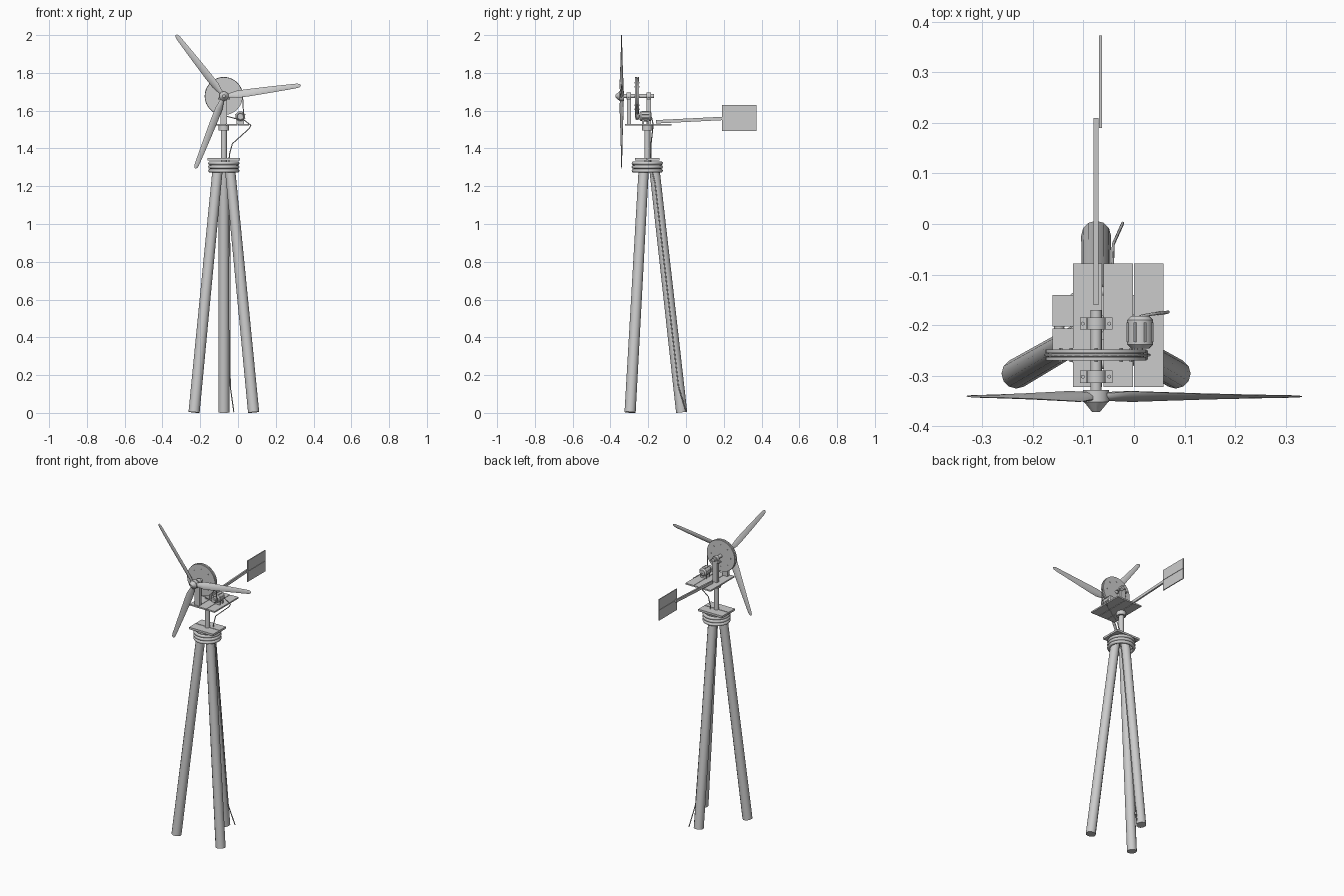
import bpy, bmesh, math
from mathutils import Vector, Matrix

if "Cube" in bpy.data.objects:
    bpy.data.objects.remove(bpy.data.objects["Cube"])

GREY = bpy.data.materials.new("weathered grey")
GREY.diffuse_color = (0.6, 0.6, 0.6, 1)
GREY.use_nodes = True
GREY.node_tree.nodes["Principled BSDF"].inputs["Base Color"].default_value = GREY.diffuse_color
CX, CY = -0.075, -0.205      # tower axis
HZ = 1.677                   # rotor shaft height


def finish(name, bm, smooth=True):
    bmesh.ops.recalc_face_normals(bm, faces=bm.faces)
    me = bpy.data.meshes.new(name)
    bm.to_mesh(me)
    bm.free()
    me.materials.append(GREY)
    ob = bpy.data.objects.new(name, me)
    bpy.context.collection.objects.link(ob)
    if smooth:
        bpy.ops.object.select_all(action='DESELECT')
        ob.select_set(True)
        bpy.context.view_layer.objects.active = ob
        bpy.ops.object.shade_smooth_by_angle(angle=math.radians(40))
    return ob


def rod(name, a, b, r1, r2=None, sides=16):
    a, b = Vector(a), Vector(b)
    d = b - a
    bm = bmesh.new()
    m = Matrix.Translation((a + b) / 2) @ d.to_track_quat('Z', 'Y').to_matrix().to_4x4()
    bmesh.ops.create_cone(bm, cap_ends=True, segments=sides, radius1=r1,
                          radius2=r1 if r2 is None else r2, depth=d.length, matrix=m)
    return finish(name, bm)


def box(name, x0, x1, y0, y1, z0, z1):
    bm = bmesh.new()
    m = Matrix.Translation(((x0 + x1) / 2, (y0 + y1) / 2, (z0 + z1) / 2)) \
        @ Matrix.Diagonal((x1 - x0, y1 - y0, z1 - z0, 1))
    bmesh.ops.create_cube(bm, size=1, matrix=m)
    return finish(name, bm, False)


def tube(name, pts, r, cyclic=False, res=2):
    cu = bpy.data.curves.new(name, 'CURVE')
    cu.dimensions = '3D'
    cu.bevel_depth = r
    cu.bevel_resolution = res
    cu.use_fill_caps = True
    sp = cu.splines.new('POLY')
    sp.points.add(len(pts) - 1)
    for p, c in zip(sp.points, pts):
        p.co = (*c, 1)
    sp.use_cyclic_u = cyclic
    cu.materials.append(GREY)
    ob = bpy.data.objects.new(name, cu)
    bpy.context.collection.objects.link(ob)
    return ob


# Tripod legs
for i, deg in enumerate((90, 210, 330)):
    c, s = math.cos(math.radians(deg)), math.sin(math.radians(deg))
    rod(f"tripod_leg_{i}", (CX + 0.182 * c, CY + 0.182 * s, 0.003),
        (CX + 0.034 * c, CY + 0.034 * s, 1.325), 0.0295, 0.027, 12)

# Rope binding around the leg tops
for i, z in enumerate((1.282, 1.302, 1.322)):
    tube(f"binding_ring_{i}", [(CX + 0.073 * math.cos(t * math.tau / 32),
                                CY + 0.073 * math.sin(t * math.tau / 32), z)
                               for t in range(32)], 0.010, True)

# Tower top boards, mast and swivel sleeve
for i, y in enumerate((CY - 0.065, CY + 0.002)):
    box(f"tower_board_{i}", CX - 0.086, CX + 0.086, y, y + 0.063, 1.337, 1.35)
rod("mast", (CX, CY, 1.3), (CX, CY, 1.525), 0.016)
rod("swivel_sleeve", (CX, CY, 1.495), (CX, CY, 1.522), 0.028)

# Platform of three planks
for i in range(3):
    x = -0.121 + 0.0607 * i
    box(f"platform_plank_{i}", x, x + 0.058, -0.322, -0.078, 1.521, 1.53)

# Shaft posts, bearing blocks and bolts
for tag, y in (("front", -0.302), ("rear", -0.197)):
    box(f"{tag}_post", CX - 0.017, CX + 0.017, y - 0.011, y + 0.011, 1.53, 1.662)
    box(f"{tag}_bearing_foot", CX - 0.032, CX + 0.032, y - 0.012, y + 0.012, 1.658, 1.667)
    rod(f"{tag}_bearing", (CX, y - 0.012, HZ), (CX, y + 0.012, HZ), 0.019)
    for s in (-1, 1):
        rod(f"{tag}_bearing_bolt", (CX + s * 0.026, y, 1.66), (CX + s * 0.026, y, 1.671), 0.004, sides=6)
rod("rotor_shaft", (CX, -0.345, HZ), (CX, -0.17, HZ), 0.011)

# Large drive wheel: two rims, groove and face bolts
for i, (y0, y1, r) in enumerate(((-0.27, -0.263, 0.1), (-0.264, -0.254, 0.095), (-0.255, -0.248, 0.1))):
    rod(f"drive_wheel_layer_{i}", (CX, y0, HZ), (CX, y1, HZ), r, sides=40)
for i in range(8):
    a = i * math.tau / 8
    x, z = CX + 0.07 * math.cos(a), HZ + 0.07 * math.sin(a)
    rod(f"wheel_bolt_{i}", (x, -0.273, z), (x, -0.245, z), 0.004, sides=6)

# Generator with pulley, end caps, feet and clamp bars
GX, GZ = 0.012, 1.57
rod("generator_body", (GX, -0.238, GZ), (GX, -0.19, GZ), 0.026, sides=20)
rod("generator_front_cap", (GX, -0.246, GZ), (GX, -0.238, GZ), 0.018, 0.026, 20)
rod("generator_rear_cap", (GX, -0.19, GZ), (GX, -0.182, GZ), 0.026, 0.018, 20)
rod("generator_shaft", (GX, -0.27, GZ), (GX, -0.24, GZ), 0.006)
rod("generator_pulley", (GX, -0.268, GZ), (GX, -0.25, GZ), 0.016)
for y in (-0.232, -0.204):
    box("generator_foot", GX - 0.02, GX + 0.02, y, y + 0.009, 1.53, 1.56)
for i in range(8):
    a = (i + 0.5) * math.tau / 8
    x, z = GX + 0.026 * math.cos(a), GZ + 0.026 * math.sin(a)
    rod(f"generator_rib_{i}", (x, -0.233, z), (x, -0.195, z), 0.003, sides=6)

# Drive belt wrapping wheel and pulley
R, r = 0.099, 0.018
d = Vector((GX - CX, GZ - HZ))
base, half = math.atan2(d.y, d.x), math.acos((R - r) / d.length)
belt = []
for i in range(25):
    a = base + half + (math.tau - 2 * half) * i / 24
    belt.append((CX + R * math.cos(a), -0.259, HZ + R * math.sin(a)))
for i in range(9):
    a = base - half + 2 * half * i / 8
    belt.append((GX + r * math.cos(a), -0.259, GZ + r * math.sin(a)))
tube("drive_belt", belt, 0.003, True, 1)

# Hub and nose cone
rod("hub", (CX, -0.328, HZ), (CX, -0.352, HZ), 0.027, sides=10)
rod("nose_cone", (CX, -0.352, HZ), (CX, -0.372, HZ), 0.025, 0.008, 10)

# Three twisted blades: radius, chord, thickness, pitch
STATIONS = ((0.0, 0.022, 0.016, 30), (0.03, 0.026, 0.015, 30), (0.07, 0.043, 0.012, 28),
            (0.13, 0.042, 0.010, 22), (0.22, 0.036, 0.008, 15), (0.31, 0.030, 0.006, 10),
            (0.39, 0.024, 0.004, 7), (0.404, 0.018, 0.003, 7), (0.411, 0.007, 0.002, 7))
for i, deg in enumerate((8, 128, 248.5)):
    turn = Matrix.Rotation(-math.radians(deg), 3, 'Y')
    bm = bmesh.new()
    rings = []
    for rad, chord, thick, pitch in STATIONS:
        p, ring = math.radians(pitch), []
        for k in range(8):
            a = k * math.tau / 8
            u, v = chord / 2 * math.cos(a), thick / 2 * math.sin(a)
            co = Vector((rad, u * math.sin(p) + v * math.cos(p), u * math.cos(p) - v * math.sin(p)))
            ring.append(bm.verts.new(turn @ co + Vector((CX, -0.341, HZ))))
        rings.append(ring)
    for A, B in zip(rings, rings[1:]):
        for k in range(8):
            bm.faces.new((A[k], A[(k + 1) % 8], B[(k + 1) % 8], B[k]))
    bm.faces.new(rings[0])
    bm.faces.new(rings[-1])
    finish(f"blade_{i}", bm)

# Tail boom, slightly rising, and two vane boards
boom = box("tail_boom", CX - 0.005, CX + 0.005, -0.16, 0.21, -0.009, 0.009)
for v in boom.data.vertices:
    v.co.z += 1.541 + (v.co.y + 0.16) * 0.05
for i, z in enumerate((1.493, 1.562)):
    box(f"tail_vane_{i}", -0.069, -0.063, 0.19, 0.373, z, z + 0.067)

# Power cable from generator down to the ground
tube("power_cable", [(GX, -0.183, 1.565), (0.03, -0.179, 1.552), (0.068, -0.174, 1.523),
                     (0.06, -0.176, 1.506), (-0.03, -0.185, 1.425), (-0.045, -0.185, 1.37),
                     (-0.05, -0.185, 1.3), (-0.045, -0.165, 1.22), (-0.041, -0.04, 0.14),
                     (-0.022, 0.002, 0.004)], 0.003, res=1)
